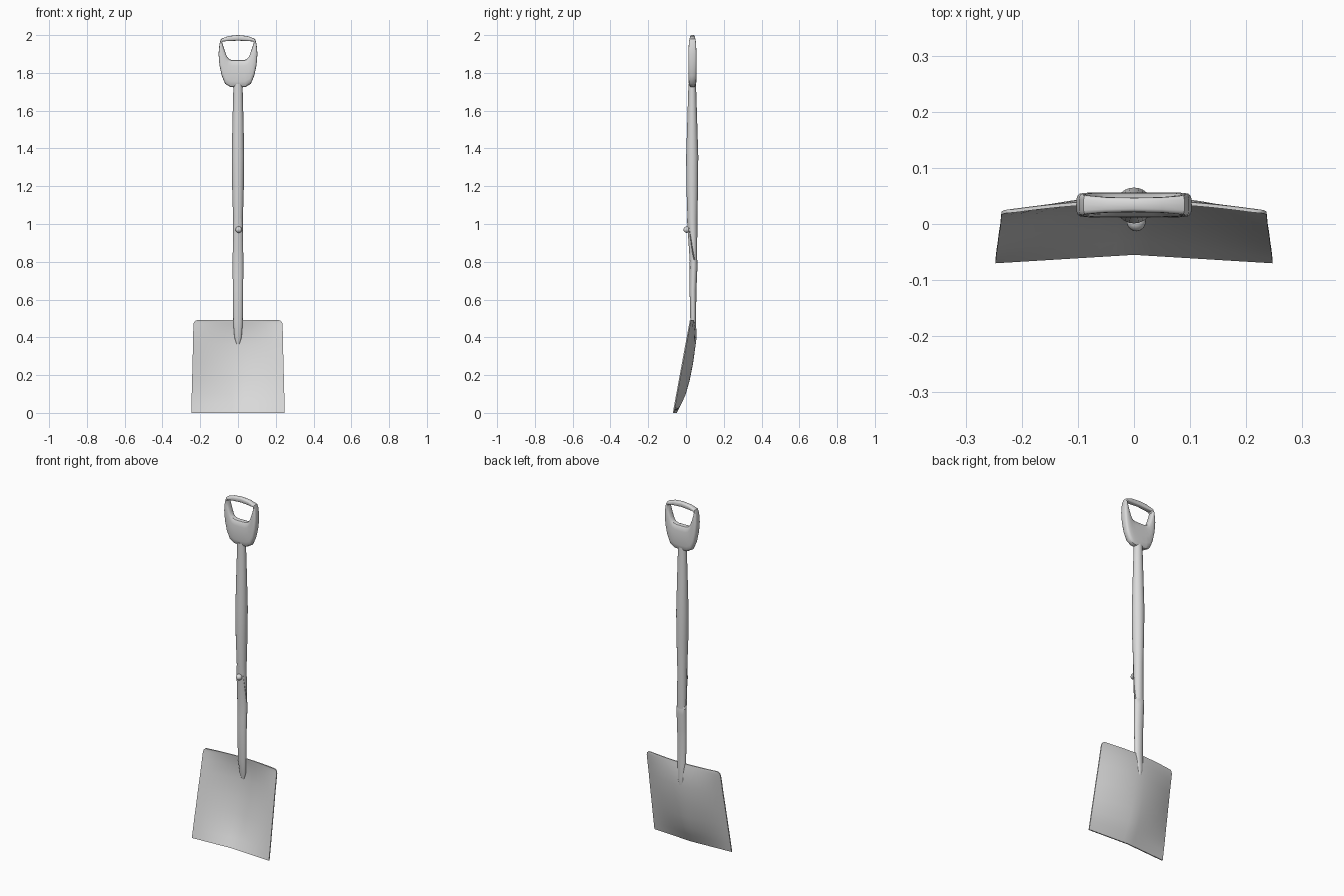
import bpy, bmesh, math

cube = bpy.data.objects.get("Cube")
if cube:
    bpy.data.objects.remove(cube, do_unlink=True)

grey = bpy.data.materials.new("plain grey")
grey.use_nodes = True
grey.diffuse_color = (0.7, 0.7, 0.7, 1)
grey.node_tree.nodes["Principled BSDF"].inputs["Base Color"].default_value = (0.7, 0.7, 0.7, 1)
parts = []


def finish(name, bm):
    bmesh.ops.recalc_face_normals(bm, faces=bm.faces)
    mesh = bpy.data.meshes.new(name)
    bm.to_mesh(mesh)
    bm.free()
    mesh.materials.append(grey)
    obj = bpy.data.objects.new(name, mesh)
    bpy.context.collection.objects.link(obj)
    parts.append(obj)


def loft(name, rings, closed=False):
    """Skin a row of matching rings; cap the ends unless the row is a loop."""
    bm = bmesh.new()
    rows = [[bm.verts.new(p) for p in ring] for ring in rings]
    count = len(rows[0])
    pairs = list(zip(rows, rows[1:]))
    if closed:
        pairs.append((rows[-1], rows[0]))
    else:
        bm.faces.new(rows[0])
        bm.faces.new(rows[-1])
    for a, b in pairs:
        for i in range(count):
            j = (i + 1) % count
            bm.faces.new((a[i], a[j], b[j], b[i]))
    finish(name, bm)


def sample(stations, z):
    """Blend between stations of (z, y centre, x radius, y radius)."""
    for a, b in zip(stations, stations[1:]):
        if z <= b[0]:
            t = (z - a[0]) / (b[0] - a[0])
            return [p + (q - p) * t for p, q in zip(a, b)][1:]
    return stations[-1][1:]


SIDES = 24
angles = [2 * math.pi * i / SIDES for i in range(SIDES)]


def oval_point(stations, z, angle):
    y, rx, ry = sample(stations, z)
    return (rx * math.sin(angle), y - ry * math.cos(angle), z)


# Wooden shaft, swelling in the middle
shaft = [(0.72, 0.04, 0.022, 0.015), (0.8, 0.041, 0.026, 0.018),
         (1.03, 0.034, 0.026, 0.026), (1.2, 0.033, 0.031, 0.031),
         (1.36, 0.033, 0.033, 0.032), (1.55, 0.033, 0.029, 0.026),
         (1.74, 0.033, 0.024, 0.02)]
loft("shaft", [[oval_point(shaft, s[0], a) for a in angles] for s in shaft])

# Socket: short at the back, with a long tongue up the front
socket = [(0.365, 0.046, 0.008, 0.006), (0.4, 0.045, 0.019, 0.011),
          (0.48, 0.038, 0.025, 0.015), (0.65, 0.037, 0.027, 0.018),
          (0.8, 0.041, 0.029, 0.021), (1.03, 0.034, 0.029, 0.029)]


def socket_top(angle):
    t = min(max((math.cos(angle) + 0.1) / 0.9, 0), 1)
    return 0.81 + 0.22 * t * t


rings = [[oval_point(socket, s[0], a) for a in angles] for s in socket[:4]]
for k in range(1, 6):
    rings.append([oval_point(socket, 0.65 + (socket_top(a) - 0.65) * k / 5, a)
                  for a in angles])
loft("socket", rings)

# Rivet through the tongue
bm = bmesh.new()
bmesh.ops.create_uvsphere(bm, u_segments=16, v_segments=10, radius=0.017)
bmesh.ops.translate(bm, verts=bm.verts, vec=(0.004, 0.004, 0.97))
finish("rivet", bm)

# Dished blade with rounded top corners: (z, half width, y at the centre)
blade = [(0, 0.247, -0.052), (0.05, 0.246, -0.026), (0.1, 0.245, -0.004),
         (0.17, 0.243, 0.016), (0.26, 0.241, 0.034), (0.36, 0.238, 0.048),
         (0.43, 0.237, 0.048), (0.47, 0.236, 0.043), (0.482, 0.232, 0.041),
         (0.489, 0.225, 0.04), (0.491, 0.215, 0.04)]
COLS = 16
rings = []
for z, half, mid in blade:
    edge = -0.067 + 0.09 * z / 0.49
    power = 1 + min(z / 0.25, 1) * 0.8
    front, back = [], []
    for i in range(COLS + 1):
        t = 2 * i / COLS - 1
        y = mid + (edge - mid) * abs(t) ** power
        front.append((half * t, y - 0.003, z))
        back.append((half * t, y + 0.003, z))
    rings.append(front + back[::-1])
loft("blade", rings)

# D-shaped handle: (outer x, outer z, inner x, inner z, half depth)
half_loop = [(0, 1.722, 0, 1.868, 0.022), (0.04, 1.725, 0.03, 1.868, 0.022),
             (0.068, 1.742, 0.045, 1.872, 0.022), (0.086, 1.785, 0.056, 1.882, 0.022),
             (0.098, 1.84, 0.064, 1.9, 0.022), (0.103, 1.9, 0.075, 1.932, 0.021),
             (0.098, 1.955, 0.084, 1.96, 0.019), (0.09, 1.98, 0.08, 1.967, 0.017),
             (0.05, 1.995, 0.05, 1.968, 0.014), (0, 2.0, 0, 1.971, 0.013)]
loop = half_loop + [(-a, b, -c, d, e) for a, b, c, d, e in half_loop[-2:0:-1]]


def rounded(value):
    return math.copysign(abs(value) ** 0.6, value)


rings = []
for xo, zo, xi, zi, depth in loop:
    ring = []
    for i in range(16):
        a = 2 * math.pi * i / 16
        t = 0.5 + 0.5 * rounded(math.cos(a))
        ring.append((xi + (xo - xi) * t, 0.034 + depth * rounded(math.sin(a)),
                     zi + (zo - zi) * t))
    rings.append(ring)
loft("handle", rings, closed=True)

# Smooth shading with crisp edges
bpy.ops.object.select_all(action='DESELECT')
for obj in parts:
    obj.select_set(True)
bpy.context.view_layer.objects.active = parts[0]
bpy.ops.object.shade_smooth_by_angle(angle=math.radians(40))
